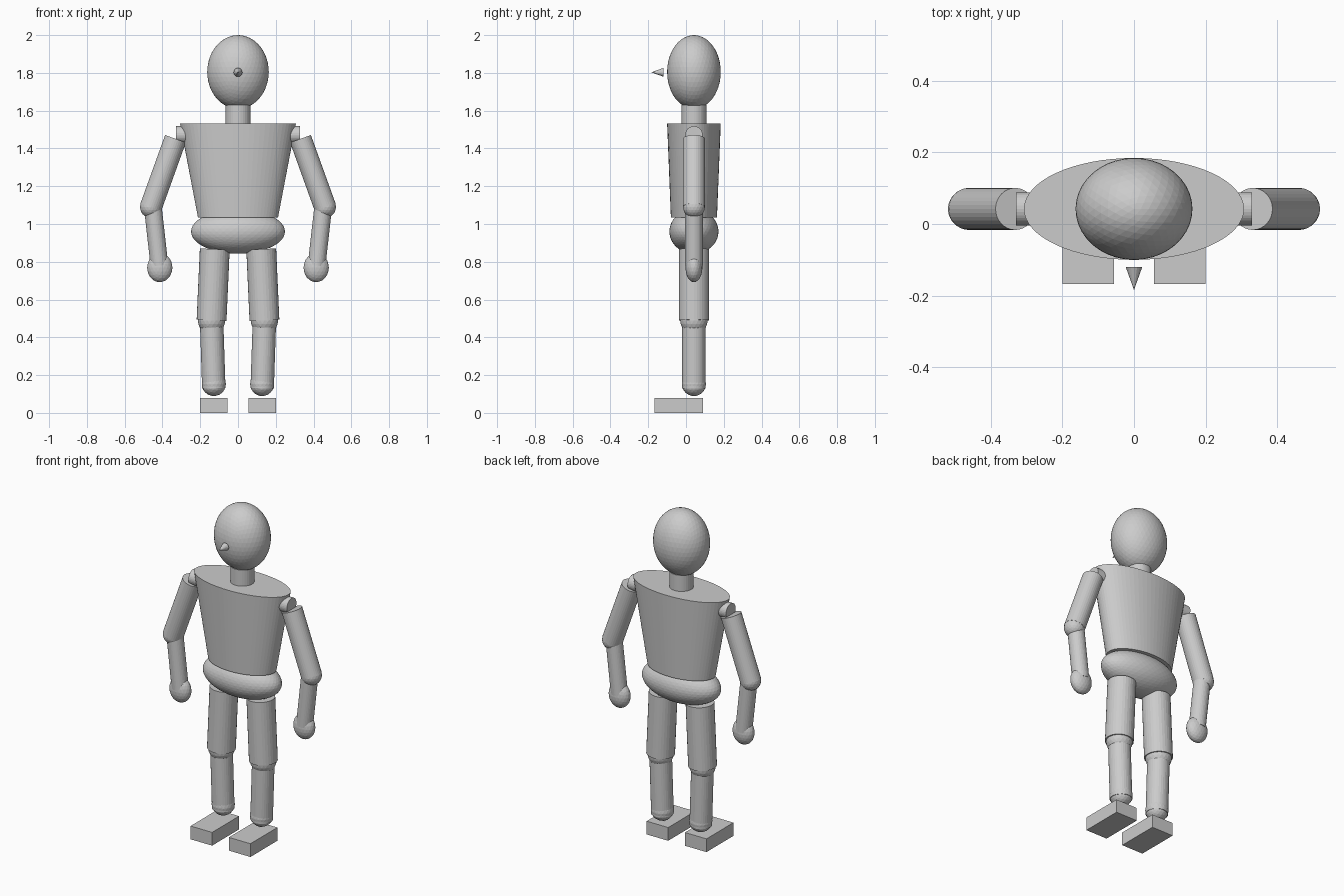
import bpy, bmesh
from mathutils import Vector, Matrix

if "Cube" in bpy.data.objects:
    bpy.data.objects.remove(bpy.data.objects["Cube"])

Y = 0.042  # depth of the body axis


def finish(name, bm):
    mesh = bpy.data.meshes.new(name)
    bm.to_mesh(mesh)
    bm.free()
    obj = bpy.data.objects.new(name, mesh)
    bpy.context.collection.objects.link(obj)
    return obj


def ellipsoid(name, centre, radii, detail=3):
    bm = bmesh.new()
    bmesh.ops.create_icosphere(bm, subdivisions=detail, radius=1)
    bmesh.ops.transform(bm, verts=bm.verts,
                        matrix=Matrix.Translation(centre) @ Matrix.Diagonal((*radii, 1)))
    return finish(name, bm)


def rod(name, start, end, r1, r2=None, sides=32):
    start, end = Vector(start), Vector(end)
    axis = end - start
    turn = axis.to_track_quat('Z', 'Y').to_matrix().to_4x4()
    bm = bmesh.new()
    bmesh.ops.create_cone(bm, cap_ends=True, segments=sides, radius1=r1,
                          radius2=r1 if r2 is None else r2, depth=axis.length)
    bmesh.ops.transform(bm, verts=bm.verts,
                        matrix=Matrix.Translation((start + end) / 2) @ turn)
    return finish(name, bm)


def box(name, low, high):
    low, high = Vector(low), Vector(high)
    bm = bmesh.new()
    bmesh.ops.create_cube(bm, size=1)
    bmesh.ops.transform(bm, verts=bm.verts,
                        matrix=Matrix.Translation((low + high) / 2) @ Matrix.Diagonal((*(high - low), 1)))
    return finish(name, bm)


# Head, nose and neck
ellipsoid("head", (0, Y, 1.805), (0.163, 0.142, 0.195), 4)
rod("nose", (0, -0.12, 1.803), (0, -0.184, 1.803), 0.023, 0, 16)
rod("neck", (0, Y, 1.50), (0, Y, 1.63), 0.066)

# Torso: elliptical, tapering to the waist
torso = rod("torso", (0, 0, 1.035), (0, 0, 1.533), 1, 1, 64)
for v in torso.data.vertices:
    rx, ry = (0.307, 0.142) if v.co.z > 1.3 else (0.212, 0.122)
    v.co.x *= rx
    v.co.y = v.co.y * ry + Y

# Pelvis
ellipsoid("pelvis", (0, Y, 0.96), (0.249, 0.13, 0.117), 4)

for side, s in (("left", 1), ("right", -1)):
    # Arm
    shoulder, elbow = (s * 0.331, Y, 1.451), (s * 0.461, Y, 1.09)
    rod(f"{side}_shoulder", (s * 0.23, Y, 1.472), (s * 0.329, Y, 1.472), 0.046)
    rod(f"{side}_upper_arm", shoulder, elbow, 0.0585)
    ellipsoid(f"{side}_elbow", elbow, (0.058,) * 3)
    rod(f"{side}_forearm", (s * 0.451, Y, 1.09), (s * 0.416, Y, 0.78), 0.047)
    ellipsoid(f"{side}_hand", (s * 0.414, Y, 0.769), (0.067, 0.045, 0.077))

    # Leg
    knee, ankle = (s * 0.14, Y, 0.49), (s * 0.128, Y, 0.13)
    rod(f"{side}_thigh", (s * 0.123, Y, 0.867), knee, 0.079)
    ellipsoid(f"{side}_knee", knee, (0.073,) * 3)
    rod(f"{side}_shin", knee, ankle, 0.062)
    ellipsoid(f"{side}_ankle", (s * 0.128, Y, 0.153), (0.064,) * 3)
    xs = sorted((s * 0.056, s * 0.20))
    box(f"{side}_foot", (xs[0], -0.167, 0), (xs[1], 0.09, 0.08))
